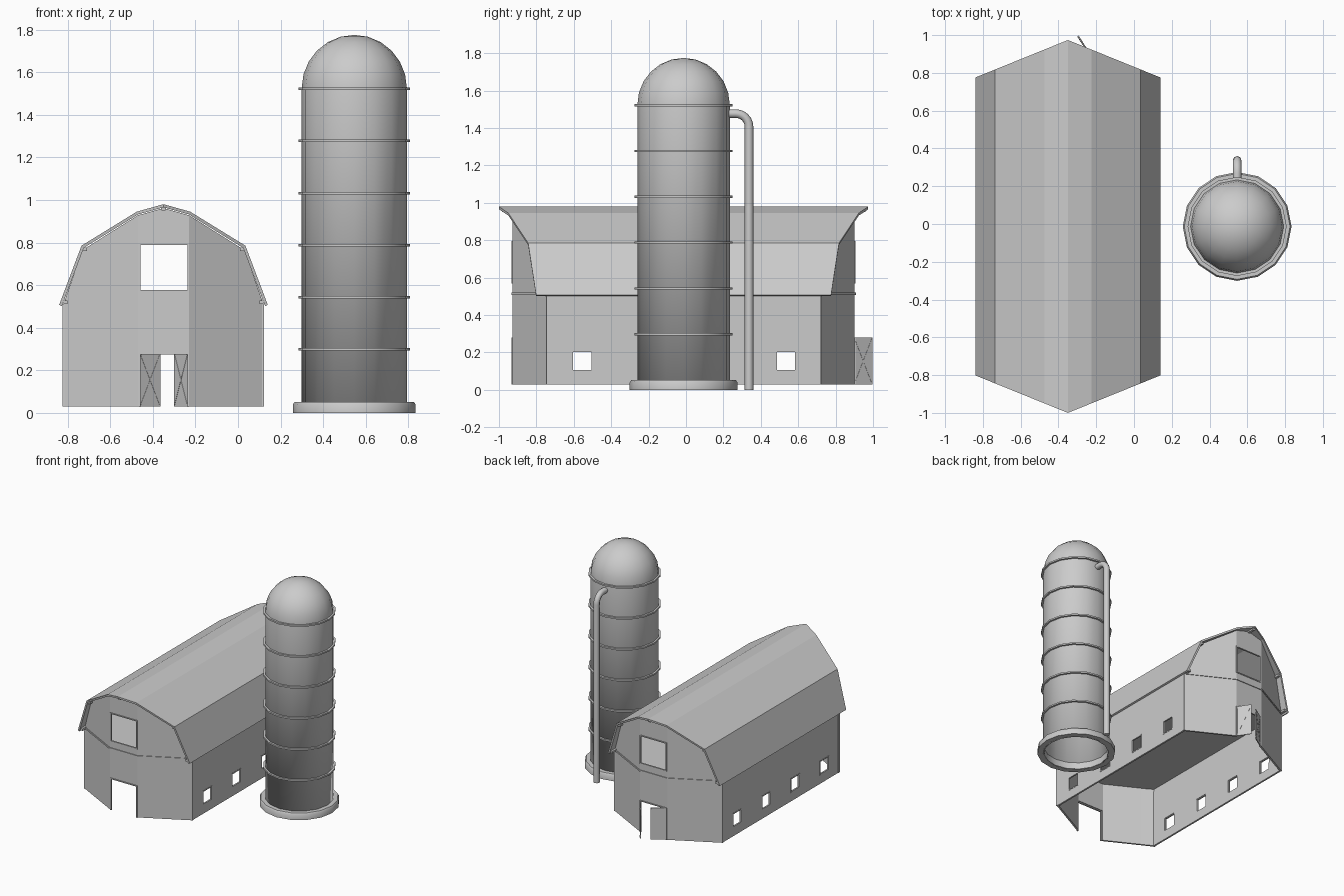
import bpy, bmesh, math
from mathutils import Vector, Matrix

if "Cube" in bpy.data.objects:
    bpy.data.objects.remove(bpy.data.objects["Cube"])

CX = -0.35          # barn centre line
SX, SY = 0.546, -0.013   # silo axis
YM = -0.013         # barn middle in y


def mesh_object(name, verts, faces):
    me = bpy.data.meshes.new(name)
    me.from_pydata(verts, [], faces)
    ob = bpy.data.objects.new(name, me)
    bpy.context.collection.objects.link(ob)
    bm = bmesh.new()
    bm.from_mesh(me)
    bmesh.ops.recalc_face_normals(bm, faces=bm.faces)
    bm.to_mesh(me)
    bm.free()
    return ob


def boxes(name, items):
    """items: (centre, size, optional rotation matrix) joined in one object"""
    bm = bmesh.new()
    for it in items:
        c, s = it[0], it[1]
        rot = it[2] if len(it) > 2 else Matrix.Identity(4)
        m = Matrix.Translation(c) @ rot @ Matrix.Diagonal((*s, 1))
        bmesh.ops.create_cube(bm, size=1, matrix=m)
    me = bpy.data.meshes.new(name)
    bm.to_mesh(me)
    bm.free()
    ob = bpy.data.objects.new(name, me)
    bpy.context.collection.objects.link(ob)
    return ob


def solidify(ob, t, offset=-1):
    m = ob.modifiers.new("thickness", 'SOLIDIFY')
    m.thickness, m.offset = t, offset
    m.use_even_offset = True


def smooth(ob):
    bpy.ops.object.select_all(action='DESELECT')
    ob.select_set(True)
    bpy.context.view_layer.objects.active = ob
    bpy.ops.object.shade_smooth_by_angle(angle=math.radians(35))


def lathe(name, profile, n=16, closed=False):
    k = len(profile)
    verts, faces = [], []
    for i in range(n):
        a = 2 * math.pi * i / n
        verts += [(SX + r * math.cos(a), SY + r * math.sin(a), z) for r, z in profile]
    for i in range(n):
        j = (i + 1) % n
        for p in range(k if closed else k - 1):
            q = (p + 1) % k
            faces.append((i * k + p, j * k + p, j * k + q, i * k + q))
    ob = mesh_object(name, verts, faces)
    bm = bmesh.new()
    bm.from_mesh(ob.data)
    bmesh.ops.remove_doubles(bm, verts=bm.verts, dist=1e-5)
    bmesh.ops.recalc_face_normals(bm, faces=bm.faces)
    bm.to_mesh(ob.data)
    bm.free()
    return ob


# Barn walls: bowed end walls, tops following the gambrel roof
half = [(0.47, 0.73, 0.51), (0.38, 0.78, 0.765), (0.12, 0.915, 0.928), (0, 0.915, 0.962)]
half[1] = (0.38, 0.73 + 0.185 * 0.09 / 0.35, 0.765)
half[1:2] = [half[1]]
end = half + [(-d, y, z) for d, y, z in half[-2::-1]]
ring = [(CX - d, YM - y, z) for d, y, z in end] + [(CX + d, YM + y, z) for d, y, z in end]
n = len(ring)
walls = mesh_object("barn_walls",
                    [(x, y, 0.03) for x, y, z in ring] + ring,
                    [(i, (i + 1) % n, n + (i + 1) % n, n + i) for i in range(n)])
solidify(walls, 0.014)

# Openings cut through the walls
win_y = [-0.555, -0.192, 0.172, 0.535]
cutter = boxes("opening_cutter",
               [((CX, y, 0.155), (1.2, 0.105, 0.105)) for y in win_y]
               + [((CX + 0.003, YM, 0.683), (0.228, 2.2, 0.22)),
                  ((CX + 0.003, YM, 0.13), (0.228, 2.2, 0.30))])
cutter.hide_render = True
cutter.hide_viewport = True
cut = walls.modifiers.new("openings", 'BOOLEAN')
cut.object = cutter
cut.operation = 'DIFFERENCE'
cut.solver = 'EXACT'

# Loft floor, its edge just showing outside the end walls
plan = [(x, y + math.copysign(0.006, y)) for x, y, z in ring]
loft = mesh_object("loft_floor",
                   [(x, y, 0.508) for x, y in plan] + [(x, y, 0.52) for x, y in plan],
                   [tuple(range(n)), tuple(range(n, 2 * n))]
                   + [(i, (i + 1) % n, n + (i + 1) % n, n + i) for i in range(n)])

# Gambrel roof with prow-shaped ends
rp = [(-0.49, 0.507), (-0.385, 0.785), (-0.125, 0.945), (0, 0.98)]
rp += [(-d, z) for d, z in rp[-2::-1]]
reach = lambda d: 0.987 - 0.405 * abs(d)
m = len(rp)
roof = mesh_object("roof",
                   [(CX + d, YM - reach(d), z) for d, z in rp]
                   + [(CX + d, YM + reach(d), z) for d, z in rp],
                   [(i, i + 1, m + i + 1, m + i) for i in range(m - 1)])
if roof.data.polygons[m // 2].normal.z < 0:
    roof.data.flip_normals()
solidify(roof, 0.014)

# Purlins under the roof
boxes("purlins", [((CX + d, YM, z), (0.02, 2 * (reach(d) - 0.015), 0.016))
                  for d, z in ((0, 0.958), (0.37, 0.768), (-0.37, 0.768),
                               (0.46, 0.52), (-0.46, 0.52))])

# Corner posts
boxes("corner_posts", [((CX + s * 0.464, YM + t * 0.725, 0.27), (0.018, 0.018, 0.48))
                       for s in (1, -1) for t in (1, -1)])


# Window and door frames
def frame(axis, u, v, w, h, pos, sill=True):
    b, t = 0.008, 0.012
    parts = [(u - w / 2, v, b, h + b), (u + w / 2, v, b, h + b), (u, v + h / 2, w, b)]
    if sill:
        parts.append((u, v - h / 2, w, b))
    if axis == 'y':
        return [((a, pos, c), (p, t, q)) for a, c, p, q in parts]
    return [((pos, a, c), (t, p, q)) for a, c, p, q in parts]


bars = []
for s in (1, -1):
    y = YM + s * 0.914
    bars += frame('y', CX + 0.003, 0.683, 0.228, 0.22, y)
    bars += frame('y', CX + 0.003, 0.155, 0.228, 0.245, y, False)
    for wy in win_y:
        bars += frame('x', wy, 0.155, 0.105, 0.105, CX + s * 0.466)
boxes("opening_frames", bars)


# Rear doors standing open, with cross battens
def door(name, hinge, tip):
    h, t = Vector((*hinge, 0)), Vector((*tip, 0))
    L = (t - h).length
    d = t - h
    rot = Matrix.Rotation(math.atan2(d.y, d.x), 4, 'Z')
    mid = (h + t) / 2 + Vector((0, 0, 0.155))
    H = 0.25
    diag, ang = math.hypot(L, H) * 0.94, math.atan2(H, L)
    items = [(mid, (L, 0.006, H), rot)]
    for s in (1, -1):
        items.append((mid, (diag, 0.009, 0.006), rot @ Matrix.Rotation(s * ang, 4, 'Y')))
    boxes(name, items)


door("rear_door_right", (-0.235, 0.90), (-0.298, 0.996))
door("rear_door_left", (-0.46, 0.90), (-0.365, 0.962))

# Silo shell with dome
R = 0.247
dome = [(R * math.cos(a), 1.525 + 0.25 * math.sin(a))
        for a in (math.pi / 2 * i / 6 for i in range(6))] + [(0, 1.775)]
silo = lathe("silo_shell", [(R, 0.0)] + dome)
solidify(silo, 0.008)
smooth(silo)

# Silo footing and hoops
footing = lathe("silo_footing", [(0.288, 0), (0.288, 0.04), (0.28, 0.052), (0.238, 0.052), (0.238, 0)],
                closed=True)
smooth(footing)
for i in range(6):
    z = 0.298 + 0.2448 * i
    smooth(lathe("silo_hoop_%d" % (i + 1),
                 [(0.243, z - 0.006), (0.262, z - 0.006), (0.262, z + 0.006), (0.243, z + 0.006)],
                 closed=True))

# Filler pipe bending into the silo
PY, BR, ZT = 0.337, 0.07, 1.477
path = [(PY, 0.0)] + [(PY - BR + BR * math.cos(a), ZT - BR + BR * math.sin(a))
                      for a in (math.pi / 2 * i / 6 for i in range(7))] + [(0.215, ZT)]
cu = bpy.data.curves.new("filler_pipe", 'CURVE')
cu.dimensions = '3D'
sp = cu.splines.new('POLY')
sp.points.add(len(path) - 1)
for p, (y, z) in zip(sp.points, path):
    p.co = (SX, y, z, 1)
sp.use_smooth = True
cu.bevel_depth = 0.023
cu.bevel_resolution = 2
cu.use_fill_caps = True
bpy.context.collection.objects.link(bpy.data.objects.new("filler_pipe", cu))
